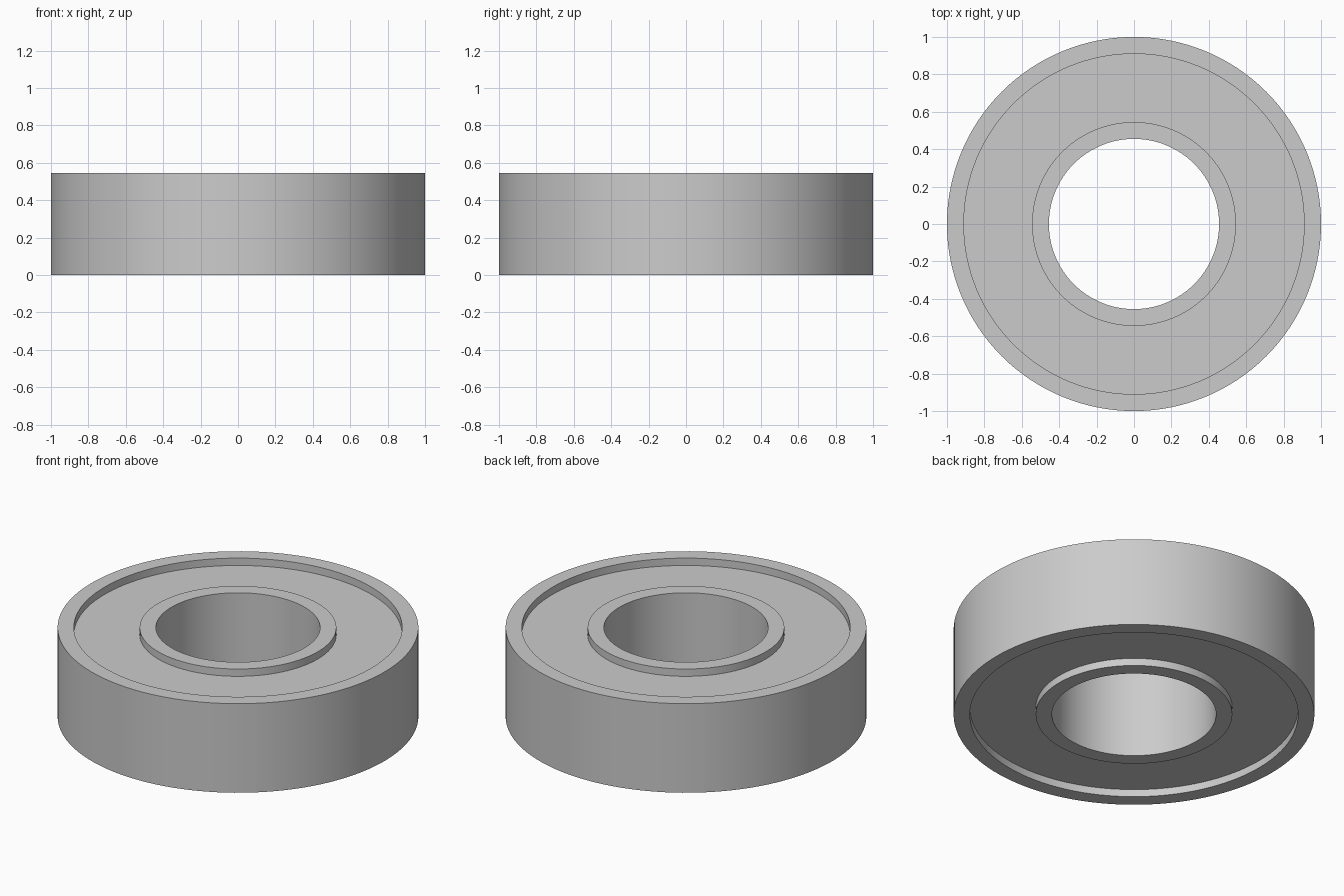
import bpy, bmesh, math

cube = bpy.data.objects.get("Cube")
if cube:
    bpy.data.objects.remove(cube, do_unlink=True)

SEGMENTS = 128
HEIGHT = 0.545
RECESS = 0.045          # depth of the groove on both faces
BORE, INNER_LIP, OUTER_LIP, OUTER = 0.455, 0.545, 0.91, 1.0

# Plain grey steel
steel = bpy.data.materials.new("grey_steel")
colour = (0.6, 0.6, 0.6, 1.0)
steel.diffuse_color = colour
steel.use_nodes = True
steel.node_tree.nodes["Principled BSDF"].inputs["Base Color"].default_value = colour


def lathe(name, profile):
    """Revolve a closed (radius, height) profile around the z axis."""
    bm = bmesh.new()
    verts = [bm.verts.new((r, 0, z)) for r, z in profile]
    edges = [bm.edges.new((v, verts[i - 1])) for i, v in enumerate(verts)]
    bmesh.ops.spin(bm, geom=verts + edges, cent=(0, 0, 0), axis=(0, 0, 1),
                   angle=math.tau, steps=SEGMENTS, use_duplicate=False)
    bmesh.ops.remove_doubles(bm, verts=bm.verts, dist=0.0001)
    bmesh.ops.recalc_face_normals(bm, faces=bm.faces)
    mesh = bpy.data.meshes.new(name)
    bm.to_mesh(mesh)
    bm.free()
    mesh.materials.append(steel)
    obj = bpy.data.objects.new(name, mesh)
    bpy.context.collection.objects.link(obj)
    bpy.ops.object.select_all(action="DESELECT")
    obj.select_set(True)
    bpy.context.view_layer.objects.active = obj
    bpy.ops.object.shade_smooth_by_angle(angle=math.radians(30))
    return obj


# Upper half of the section: inner race, recessed shield, outer race
top = [(BORE, HEIGHT), (INNER_LIP, HEIGHT), (INNER_LIP, HEIGHT - RECESS),
       (OUTER_LIP, HEIGHT - RECESS), (OUTER_LIP, HEIGHT), (OUTER, HEIGHT)]
# The underside mirrors the top
bottom = [(r, HEIGHT - z) for r, z in reversed(top)]
lathe("ring_bearing", top + bottom)
